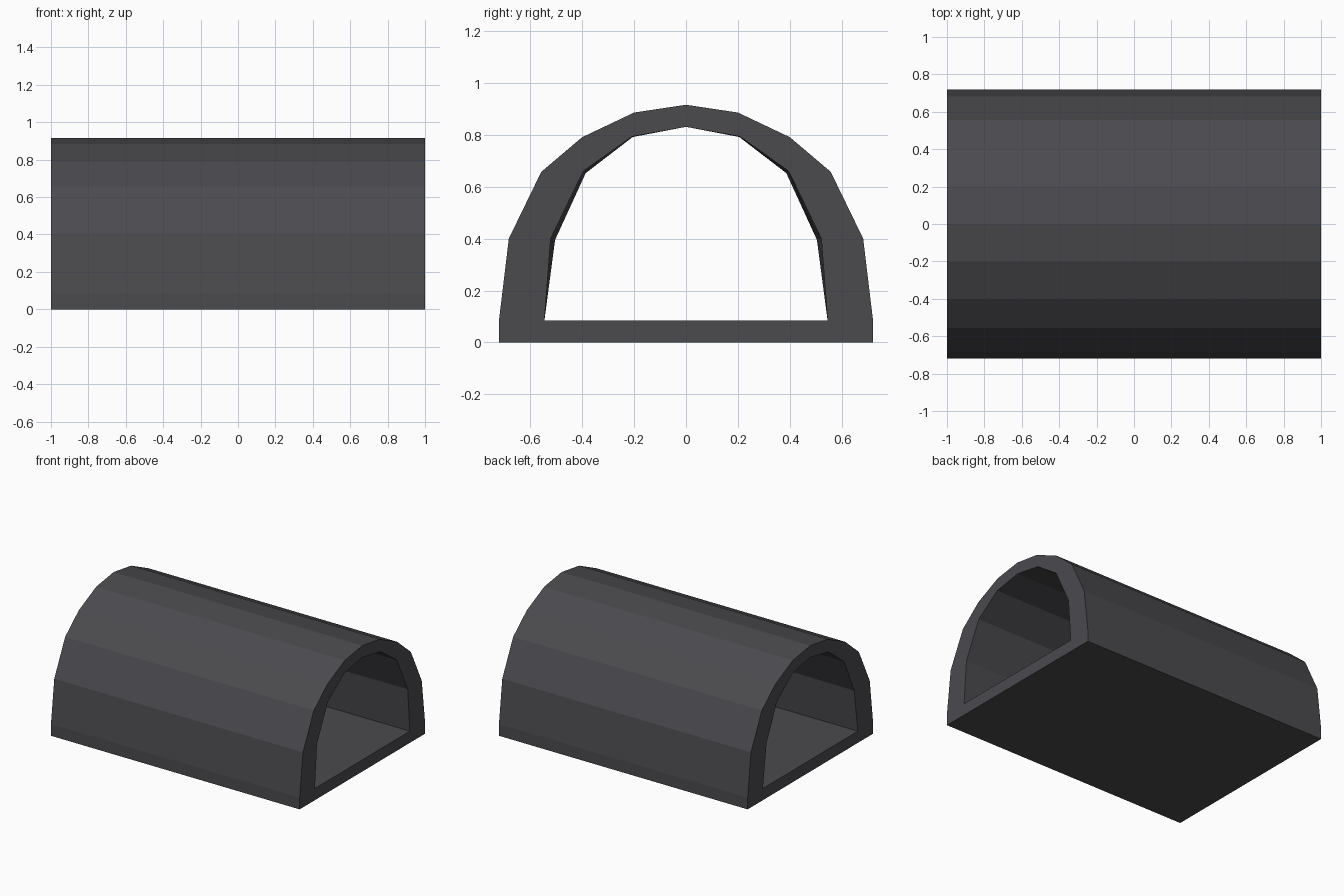
import bpy, bmesh

if "Cube" in bpy.data.objects:
    bpy.data.objects.remove(bpy.data.objects["Cube"])

# Half profiles (y, z) from the base up to the crown
OUTER = [(0.72, 0), (0.72, 0.085), (0.682, 0.4), (0.557, 0.657),
         (0.4, 0.79), (0.2, 0.885), (0, 0.915)]
INNER_RIGHT = [(0.545, 0.085), (0.521, 0.4), (0.395, 0.66), (0.207, 0.793), (0, 0.83)]
INNER_LEFT = [(0.545, 0.085), (0.504, 0.395), (0.386, 0.652), (0.205, 0.791), (0, 0.83)]


def mirrored(half):
    """Full closed profile from a half profile ending on the centre line."""
    return half + [(-y, z) for y, z in reversed(half[:-1])]


def ring(bm, half, x):
    verts = [bm.verts.new((x, y, z)) for y, z in mirrored(half)]
    edges = [bm.edges.new((verts[i - 1], verts[i])) for i in range(len(verts))]
    return verts, edges


def skin(bm, a, b):
    for i in range(len(a)):
        bm.faces.new((a[i - 1], a[i], b[i], b[i - 1]))


bm = bmesh.new()
out_l, out_le = ring(bm, OUTER, -1)
out_r, out_re = ring(bm, OUTER, 1)
in_l, in_le = ring(bm, INNER_LEFT, -1)
in_r, in_re = ring(bm, INNER_RIGHT, 1)

# Outer shell with flat underside, and the inside of the tunnel with its floor
skin(bm, out_l, out_r)
skin(bm, in_l, in_r)

# Arched end rims
for edges, x in ((out_le + in_le, -1), (out_re + in_re, 1)):
    bmesh.ops.triangle_fill(bm, edges=edges, use_beauty=True, normal=(x, 0, 0))
bmesh.ops.recalc_face_normals(bm, faces=bm.faces)

mesh = bpy.data.meshes.new("arched_tunnel")
bm.to_mesh(mesh)
bm.free()
tunnel = bpy.data.objects.new("arched_tunnel", mesh)
bpy.context.collection.objects.link(tunnel)

grey = bpy.data.materials.new("dark grey")
grey.diffuse_color = (0.07, 0.068, 0.076, 1)
grey.use_nodes = True
grey.node_tree.nodes["Principled BSDF"].inputs["Base Color"].default_value = grey.diffuse_color
mesh.materials.append(grey)
